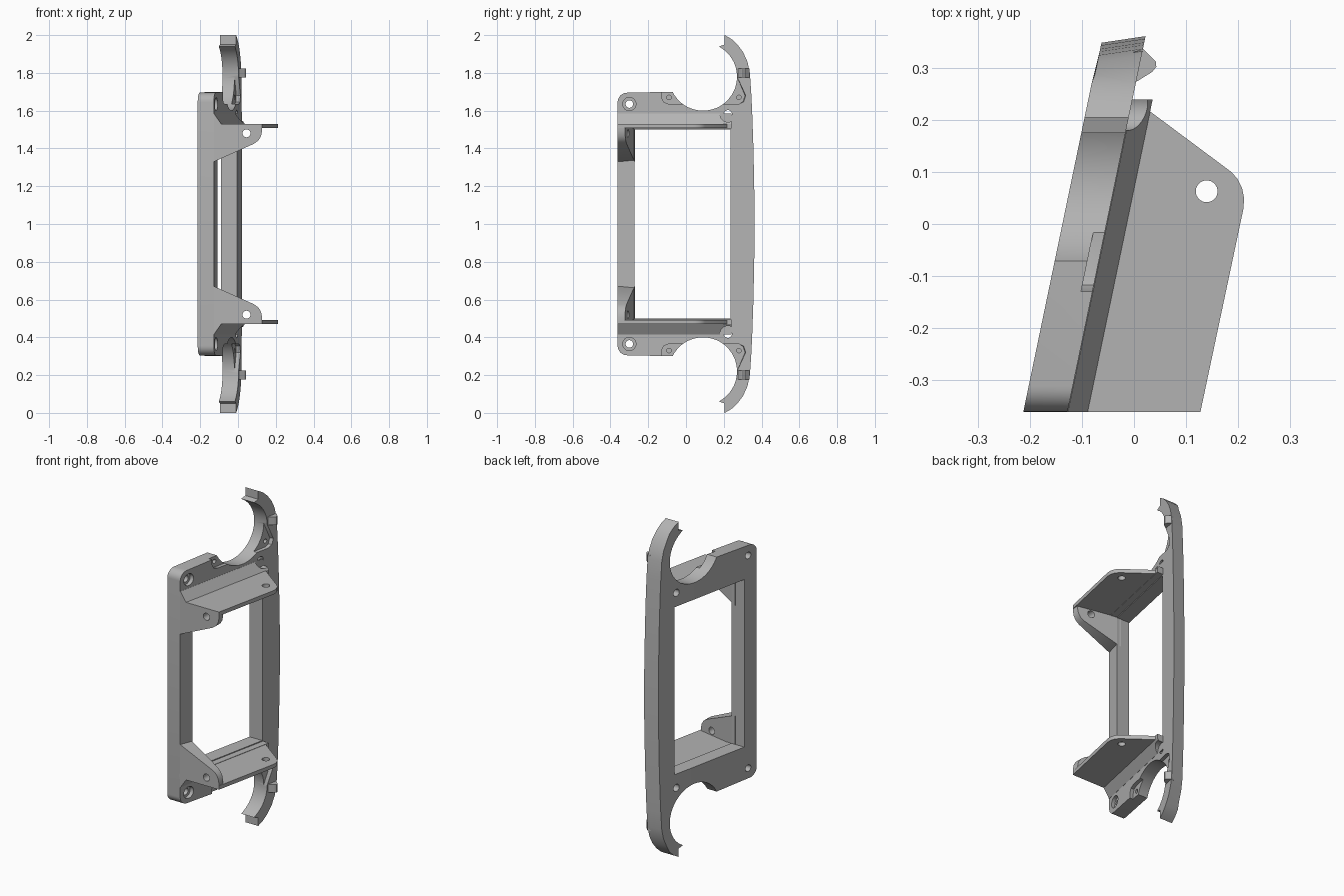
import bpy, bmesh, math

cube = bpy.data.objects.get("Cube")
if cube:
    bpy.data.objects.remove(cube, do_unlink=True)

grey = bpy.data.materials.new("plain grey")
grey.use_nodes = True
COLOR = (0.45, 0.45, 0.45, 1)
grey.diffuse_color = COLOR
grey.node_tree.nodes["Principled BSDF"].inputs["Base Color"].default_value = COLOR

LEAN = 0.208            # sideways lean of the plate per unit of depth
BACK, FACE = -0.138, -0.053


def loft(name, ring_a, ring_b):
    """Closed solid between two matching rings of points."""
    bm = bmesh.new()
    a = [bm.verts.new(p) for p in ring_a]
    b = [bm.verts.new(p) for p in ring_b]
    bm.faces.new(a)
    bm.faces.new(b)
    for i in range(len(a)):
        j = (i + 1) % len(a)
        bm.faces.new((a[i], a[j], b[j], b[i]))
    bmesh.ops.recalc_face_normals(bm, faces=bm.faces)
    mesh = bpy.data.meshes.new(name)
    bm.to_mesh(mesh)
    bm.free()
    mesh.materials.append(grey)
    obj = bpy.data.objects.new(name, mesh)
    bpy.context.collection.objects.link(obj)
    return obj


def prism(name, pts, lo, hi, axis):
    """Extrude a 2D profile along x (profile y,z), y (x,z) or z (x,y)."""
    def ring(t):
        return [tuple(p[:axis]) + (t,) + tuple(p[axis:]) for p in pts]
    return loft(name, ring(lo), ring(hi))


def arc(cx, cy, r, start, end, n):
    return [(cx + r * math.cos(math.radians(start + (end - start) * i / n)),
             cy + r * math.sin(math.radians(start + (end - start) * i / n)))
            for i in range(n + 1)]


def disc(cx, cy, r, lo, hi, axis=0):
    return prism("cutter", arc(cx, cy, r, 0, 360, 32)[:-1], lo, hi, axis)


def cut(obj, cutter):
    cutter.hide_render = True
    mod = obj.modifiers.new("cut", "BOOLEAN")
    mod.operation, mod.solver, mod.object = "DIFFERENCE", "EXACT", cutter
    bpy.context.view_layer.objects.active = obj
    bpy.ops.object.modifier_apply(modifier=mod.name)
    bpy.data.objects.remove(cutter, do_unlink=True)


def lean(obj, tilt_rim=False):
    for v in obj.data.vertices:
        x, y = v.co.x, v.co.y
        v.co.x = x + LEAN * y
        if tilt_rim and y > 0.295:
            v.co.y = y + 0.15 * (x - FACE)


def smooth(obj):
    bpy.ops.object.select_all(action="DESELECT")
    obj.select_set(True)
    bpy.context.view_layer.objects.active = obj
    bpy.ops.object.shade_smooth_by_angle(angle=math.radians(28))


# Frame outline: back arm, hooked tip, round bite, rounded front corner
half = [(0.362, 0.15), (0.357, 0.4), (0.35, 0.6), (0.345, 0.7), (0.338, 0.8),
        (0.325, 0.86), (0.302, 0.91), (0.272, 0.95), (0.24, 0.98),
        (0.205, 1.0), (0.205, 0.95), (0.175, 0.94)]
half += arc(0.09, 0.78, 0.18, 56, -153.6, 36)
half += arc(-0.312, 0.645, 0.05, 90, 180, 8)
outline = [(y, 1 + h) for y, h in half] + [(y, 1 - h) for y, h in reversed(half)]
frame = prism("frame", outline, BACK, FACE, 0)
cut(frame, prism("cutter", [(-0.272, 0.5), (0.235, 0.5), (0.235, 1.5), (-0.272, 1.5)],
                 -0.3, 0.1, 0))

# Recess beside each round bite
pocket = [(-0.13, 0.72), (-0.13, 0.67), (-0.118, 0.645), (-0.09, 0.635),
          (0.28, 0.635), (0.305, 0.647), (0.316, 0.68), (0.265, 0.79), (0.09, 0.8)]

for side, s in (("upper", 1), ("lower", -1)):
    def at(h):
        return 1 + s * h

    def flip(pts):
        return [(a, at(h)) for a, h in pts]

    # Screw holes, counterbore and recess in the frame
    cut(frame, prism("cutter", flip(pocket), -0.075, 0, 0))
    cut(frame, disc(-0.3, at(0.635), 0.035, -0.075, 0))
    cut(frame, disc(-0.3, at(0.635), 0.02, -0.3, 0))
    cut(frame, disc(0.222, at(0.582), 0.021, -0.3, 0))
    for y in (-0.09, 0.28):
        cut(frame, disc(y, at(0.67), 0.012, -0.11, 0))

    # Sloped root joining shelf to frame, cleared around the screw
    root = prism(side + "_shelf_root",
                 flip([(-0.06, 0.505), (-0.06, 0.585), (-0.052, 0.585),
                       (-0.014, 0.53), (-0.014, 0.505)]), -0.362, 0.24, 1)
    cut(root, disc(0.222, at(0.582), 0.042, FACE, 0.1))
    lean(root)
    smooth(root)

    # Flat mounting shelf
    shelf_shape = [(-0.135, -0.362), (0.128, -0.362), (0.211, 0.03), (0.212, 0.05),
                   (0.208, 0.07), (0.2, 0.086), (0.188, 0.1), (0, 0.24), (-0.01, 0.24)]
    shelf = prism(side + "_shelf", shelf_shape, at(0.507), at(0.53), 2)
    cut(shelf, disc(0.14, 0.063, 0.021, at(0.4), at(0.6), 2))
    smooth(shelf)

    # Tapering front gusset with a hole
    shape = flip([(-0.135, 0.33), (-0.127, 0.33), (0.085, 0.425), (0.108, 0.442),
                  (0.122, 0.465), (0.128, 0.495), (0.128, 0.53), (-0.135, 0.53)])
    gusset = loft(side + "_gusset", [(x, -0.362, z) for x, z in shape],
                  [(x, -0.272 - 0.2 * (x + 0.127), z) for x, z in shape])
    cut(gusset, disc(0.045, at(0.48), 0.021, -0.5, 0, 1))
    smooth(gusset)

    # Small peg on the arm
    prism(side + "_peg", [(-0.02, 0.275), (0.006, 0.275), (0.035, 0.293), (0.043, 0.303),
                          (0.042, 0.313), (0.018, 0.337), (-0.02, 0.325)],
          at(0.775), at(0.823), 2)

lean(frame, True)
smooth(frame)
